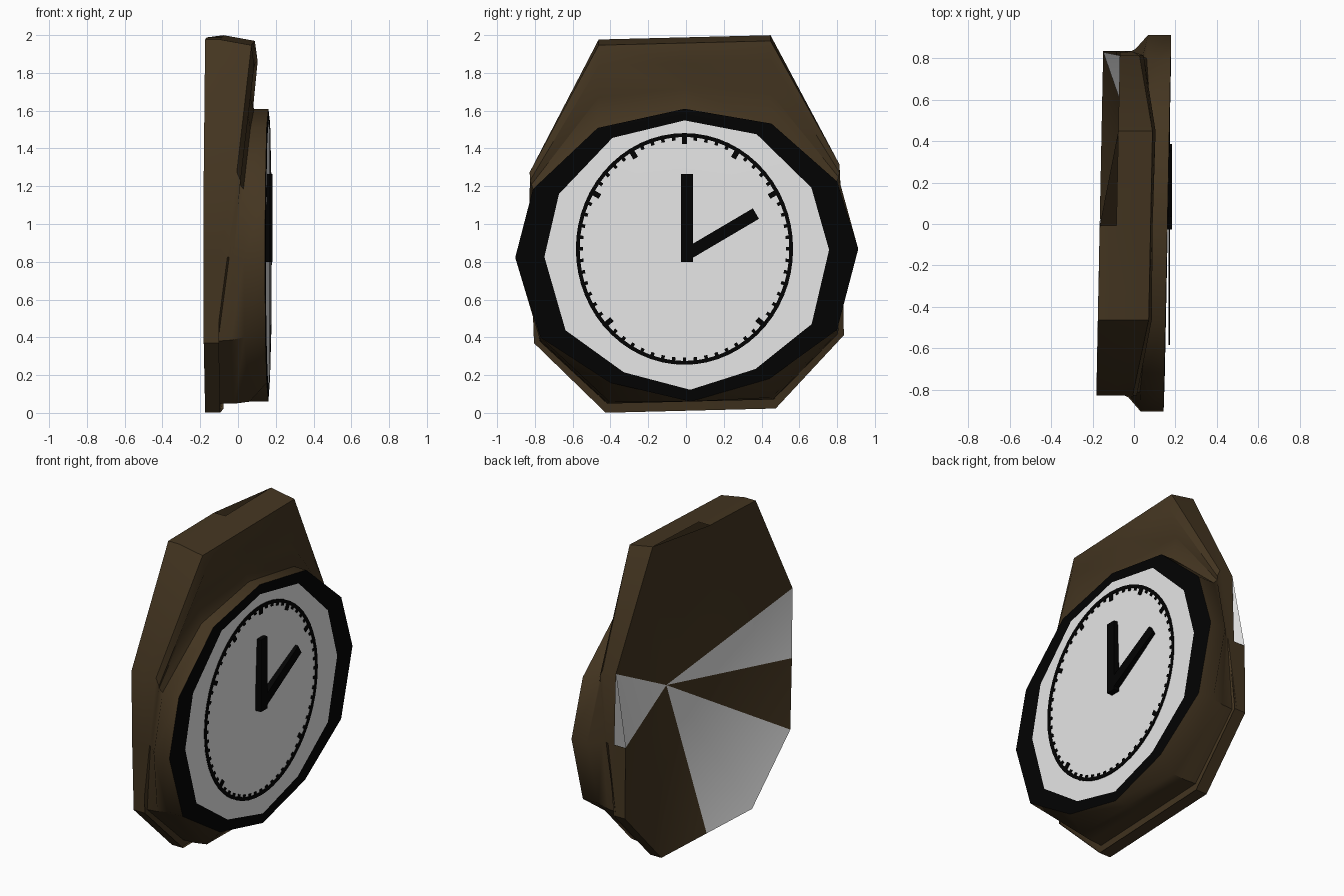
import bpy
import bmesh
import math
from mathutils import Matrix, Vector

cube = bpy.data.objects.get("Cube")
if cube:
    bpy.data.objects.remove(cube, do_unlink=True)


def make_material(name, colour):
    material = bpy.data.materials.new(name)
    material.use_nodes = True
    rgba = (*colour, 1)
    material.diffuse_color = rgba
    material.node_tree.nodes["Principled BSDF"].inputs["Base Color"].default_value = rgba
    return material


brown = make_material("dark_brown", (.058, .036, .015))
black = make_material("soft_black", (.0008, .0008, .0008))
white = make_material("dial_white", (.8, .8, .8))


def finish(bm, name, materials):
    bmesh.ops.recalc_face_normals(bm, faces=bm.faces[:])
    mesh = bpy.data.meshes.new(name)
    bm.to_mesh(mesh)
    bm.free()
    for material in materials:
        mesh.materials.append(material)
    obj = bpy.data.objects.new(name, mesh)
    bpy.context.collection.objects.link(obj)
    return obj


def tilt(x, y, z):
    """The whole case leans slightly off its axes."""
    return Vector((x + .02 * y, y - .025 * (min(z, 1.3) - 1), z + .025 * y))


def full_ring(half):
    """Mirror a half outline of (y, z, x), clockwise from the top middle."""
    return half + [(-y, z, x) for y, z, x in half[-2:0:-1]]


def with_depth(half, depth):
    return [(y, z, depth) for y, z, _ in half]


# Half outlines: case edge, shoulder, valley, neck behind the rim, rim and dial
case_edge = [(0, 1.988, .08), (.455, 1.988, .08), (.82, 1.295, .01), (.825, .845, -.04),
             (.82, .39, -.1), (.45, .012, -.1), (0, .012, -.1)]
lip = [(y, z - .03 if z > 1.9 else z, x) for y, z, x in case_edge]
shoulder = [(0, 1.85, .09), (.455, 1.85, .095), (.82, 1.25, .03), (.83, .845, -.03),
            (.79, .4, -.09), (.44, .06, -.09), (0, .06, -.09)]
valley = [(0, 1.72, .045), (.455, 1.68, .045), (.812, 1.23, .025), (.84, .845, -.01),
          (.788, .405, -.02), (.435, .06, -.01), (0, .06, -.01)]
neck = [(0, 1.61, .085), (.46, 1.52, .075), (.805, 1.205, .045), (.908, .845, .05),
        (.785, .42, .05), (.43, .07, .07), (0, .06, .07)]
rim = with_depth(neck, .161)
rim[5] = (.42, .17, .161)
dial_edge = [(y * .83, .84 + (z - .84) * .92, .163) for y, z, x in rim]

BACK, RECESS = -.165, -.085
recessed_sides = {0, 1, 2}
white_sides = {2, 6, 7, 9}

# Case: lofted bands, with a hollow fan at the back
bm = bmesh.new()


def add_ring(half):
    return [bm.verts.new(tilt(x, y, z)) for y, z, x in full_ring(half)]


def add_face(verts, index):
    bm.faces.new(verts).material_index = index


rings = [add_ring(half) for half in
         (with_depth(case_edge, RECESS), lip, shoulder, valley, neck, rim, dial_edge)]
count = len(rings[0])
for lower, upper in zip(rings, rings[1:]):
    index = 1 if upper is rings[-1] else 0
    for i in range(count):
        j = (i + 1) % count
        add_face((lower[i], lower[j], upper[j], upper[i]), index)

# White dial, slightly dished
dial_centre = bm.verts.new(tilt(.143, 0, .87))
for i in range(count):
    add_face((rings[-1][i], rings[-1][(i + 1) % count], dial_centre), 2)

# Back fan: two corners are pulled forward, which leaves slits beside them
apex = bm.verts.new(tilt(.138, 0, .88))
front = rings[0]
back = [front[i] if i in (1, 2) else bm.verts.new(tilt(BACK, y, z))
        for i, (y, z, x) in enumerate(full_ring(case_edge))]
for i in range(count):
    j = (i + 1) % count
    add_face((back[i], back[j], apex), 2 if i in white_sides else 0)
    if i not in recessed_sides:
        add_face((front[i], front[j], back[j], back[i]), 0)

case = finish(bm, "clock_case", [brown, black, white])
bpy.context.view_layer.objects.active = case
case.select_set(True)
bpy.ops.object.shade_smooth_by_angle(angle=math.radians(40))
case.select_set(False)


def add_box(bm, centre, size, angle=0):
    """A box turned about x, so that zero points its length upwards."""
    matrix = (Matrix.Translation(centre) @ Matrix.Rotation(-angle, 4, "X")
              @ Matrix.Diagonal((*size, 1)))
    bmesh.ops.create_cube(bm, size=1, matrix=matrix)


# Minute track: a thin oval ring
RY, RZ, CY, CZ = .575, .613, -.008, .868


def on_track(angle, inset=0):
    return (CY + (RY - inset) * math.sin(angle), CZ + (RZ - inset) * math.cos(angle))


bm = bmesh.new()
steps = 60
loops = []
for i in range(steps):
    angle = math.tau * i / steps
    loops.append([bm.verts.new((x, *on_track(angle, inset)))
                  for x, inset in ((.166, 0), (.173, 0), (.173, .02), (.166, .02))])
for i in range(steps):
    here, after = loops[i], loops[(i + 1) % steps]
    for k in range(4):
        m = (k + 1) % 4
        bm.faces.new((here[k], here[m], after[m], after[k]))
finish(bm, "minute_track", [black])

# Small marks inside the track, with a few long ones
long_marks = {0, 5, 10, 22, 38, 50, 55}
bm = bmesh.new()
for i in range(steps):
    angle = math.tau * i / steps
    length, width = (.058, .028) if i in long_marks else (.037, .018)
    add_box(bm, (.1695, *on_track(angle, length / 2)), (.007, width, length), angle)
finish(bm, "minute_marks", [black])

# Hands
for name, start, end in (("minute_hand", (.005, .8), (.005, 1.265)),
                         ("hour_hand", (.005, .84), (.37, 1.055))):
    a, b = Vector(start), Vector(end)
    middle, along = (a + b) / 2, b - a
    bm = bmesh.new()
    add_box(bm, (.162, *middle), (.042, .064, along.length), math.atan2(along.x, along.y))
    finish(bm, name, [black])
